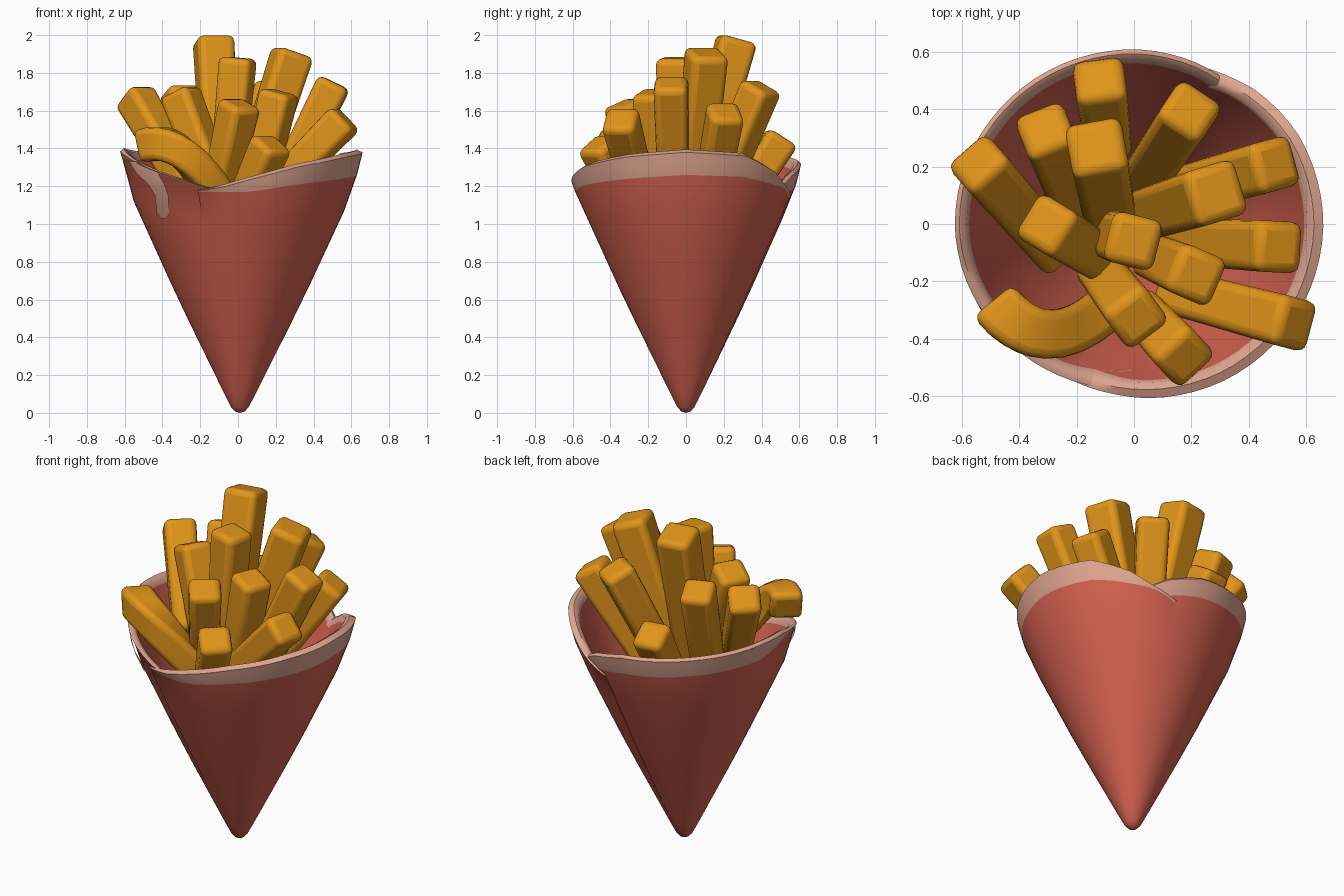
import bpy, bmesh, math
from mathutils import Vector

default_cube = bpy.data.objects.get("Cube")
if default_cube:
    bpy.data.objects.remove(default_cube, do_unlink=True)


def make_material(name, rgb):
    material = bpy.data.materials.new(name)
    material.use_nodes = True
    color = (*rgb, 1)
    material.diffuse_color = color
    shader = material.node_tree.nodes["Principled BSDF"]
    shader.inputs["Base Color"].default_value = color
    shader.inputs["Roughness"].default_value = 0.8
    return material


red = make_material("paper red", (0.65, 0.12, 0.08))
pale = make_material("paper pale pink", (0.74, 0.38, 0.28))
golden = make_material("fried golden", (0.75, 0.3, 0.01))


def make_object(name, bm, materials):
    bmesh.ops.recalc_face_normals(bm, faces=bm.faces)
    mesh = bpy.data.meshes.new(name)
    bm.to_mesh(mesh)
    bm.free()
    for material in materials:
        mesh.materials.append(material)
    obj = bpy.data.objects.new(name, mesh)
    bpy.context.collection.objects.link(obj)
    return obj


def smooth(obj, degrees):
    bpy.ops.object.select_all(action="DESELECT")
    obj.select_set(True)
    bpy.context.view_layer.objects.active = obj
    bpy.ops.object.shade_smooth_by_angle(angle=math.radians(degrees))


def lookup(table, x, column=1):
    """Linear interpolation in a table sorted by its first column."""
    for a, b in zip(table, table[1:]):
        if x <= b[0]:
            t = max(0, (x - a[0]) / (b[0] - a[0]))
            return a[column] + (b[column] - a[column]) * t
    return table[-1][column]


# Cone profile: height, radius
PROFILE = [(0, 0), (0.008, 0.025), (0.03, 0.045), (0.1, 0.08),
           (0.6, 0.32), (1.18, 0.578), (1.4, 0.618)]


def cone_point(angle, z, offset=0):
    r = max(lookup(PROFILE, z) + offset, 0.001)
    return Vector((0.01 + 1.02 * r * math.cos(angle), r * math.sin(angle), z))


# Paper wrap: one sheet of the cone with thickness, a rolled rim and a pale band
def make_sheet(name, rim, lift):
    start, end = rim[0][0], rim[-1][0]
    steps = round((end - start) / 5)
    bm = bmesh.new()
    columns = []
    for i in range(steps + 1):
        degrees = start + (end - start) * i / steps
        angle = math.radians(degrees)
        top, band = lookup(rim, degrees), lookup(rim, degrees, 2)
        low = top - band
        fade = min(1, min(i, steps - i) / 5)
        outer = [(z, 0) for z, _ in PROFILE[:4]]
        outer += [(0.1 + (low - 0.1) * k / 6, 0) for k in range(1, 7)]
        band_row = len(outer) - 1
        outer += [(top - band / 2, 0.004), (top - min(0.015, band / 3), 0.006)]
        outer = [(z, o + lift * z * (0.4 + 0.6 * fade)) for z, o in outer]
        inner = [(top, -0.012), (top - 0.015, -0.034), (top - 0.05, -0.036)]
        inner_row = len(outer) + len(inner) - 1
        inner += [(z, -0.035) for z in (0.9, 0.5, 0.12)]
        columns.append([bm.verts.new(cone_point(angle, z, o)) for z, o in outer + inner])
    for left, right in zip(columns, columns[1:]):
        for row in range(len(left) - 1):
            face = bm.faces.new((left[row], right[row], right[row + 1], left[row + 1]))
            face.material_index = int(band_row <= row < inner_row)
    for column in (columns[0], columns[-1]):
        bm.faces.new(column)
    smooth(make_object(name, bm, [red, pale]), 50)


# Rim tables: angle in degrees, rim height, width of the pale band
make_sheet("right_paper_sheet", [
    (-112, 1.18, 0.01), (-100, 1.205, 0.035), (-85, 1.25, 0.08), (-60, 1.32, 0.11),
    (-30, 1.37, 0.13), (0, 1.395, 0.135), (30, 1.375, 0.125), (50, 1.29, 0.08),
    (62, 1.21, 0.02), (75, 1.15, 0.01)], 0.012)
make_sheet("left_paper_sheet", [
    (55, 1.19, 0.06), (70, 1.27, 0.1), (90, 1.33, 0.12), (130, 1.37, 0.12),
    (170, 1.4, 0.12), (185, 1.4, 0.06), (195, 1.37, 0.02), (215, 1.31, 0.015),
    (235, 1.25, 0.012), (255, 1.19, 0.01), (268, 1.16, 0.01)], 0)

# Pale drip on the left front: height, left edge, right edge
DRIP = [(1.03, -0.405, -0.375), (1.06, -0.425, -0.36), (1.15, -0.435, -0.365),
        (1.21, -0.47, -0.385), (1.27, -0.535, -0.42), (1.33, -0.57, -0.53)]
bm = bmesh.new()
rows = []
for z, left, right in DRIP:
    row = []
    for k in range(5):
        x = left + (right - left) * k / 4
        angle = -math.acos((x - 0.01) / (1.02 * lookup(PROFILE, z)))
        row.append(bm.verts.new(cone_point(angle, z, 0.006)))
    rows.append(row)
for a, b in zip(rows, rows[1:]):
    for k in range(4):
        bm.faces.new((a[k], a[k + 1], b[k + 1], b[k]))
smooth(make_object("pale_drip", bm, [pale]), 50)


# Fry: a square bar swept along a bend from base to tip, with rounded edges
def make_fry(name, base, tip, bend=None, width=0.18):
    base, tip = Vector(base), Vector(tip)
    bend = Vector(bend) if bend else (base + tip) / 2
    segments = 10 if bend != (base + tip) / 2 else 1
    bm = bmesh.new()
    rings = []
    for i in range(segments + 1):
        t = i / segments
        center = base * (1 - t) ** 2 + bend * 2 * t * (1 - t) + tip * t ** 2
        axis = ((bend - base) * (1 - t) + (tip - bend) * t).normalized()
        side = axis.cross(Vector((0, 0, 1))).normalized()
        out = side.cross(axis)
        half = width * (0.44 + 0.06 * t)
        rings.append([bm.verts.new(center + (side * u + out * v) * half)
                      for u, v in ((-1, -1), (1, -1), (1, 1), (-1, 1))])
    for a, b in zip(rings, rings[1:]):
        for k in range(4):
            n = (k + 1) % 4
            bm.faces.new((a[k], a[n], b[n], b[k]))
    bm.faces.new(rings[0])
    bm.faces.new(rings[-1])
    fry = make_object(name, bm, [golden])
    bevel = fry.modifiers.new("rounded_edges", "BEVEL")
    bevel.width = 0.035
    bevel.segments = 3
    bevel.limit_method = "ANGLE"
    bevel.angle_limit = math.radians(50)
    smooth(fry, 40)


FRIES = {
    "tall_back_fry": ((-0.08, 0.0, 1.0), (-0.13, 0.27, 1.98)),
    "far_back_fry": ((-0.09, 0.28, 1.1), (-0.12, 0.51, 1.46)),
    "back_right_fry": ((0.0, 0.1, 1.0), (0.2, 0.4, 1.73)),
    "back_left_fry": ((-0.2, 0.05, 1.0), (-0.31, 0.33, 1.71)),
    "outer_left_fry": ((-0.27, -0.1, 1.2), (-0.55, 0.22, 1.68)),
    "inner_left_fry": ((-0.08, -0.14, 1.1), (-0.31, 0.0, 1.7)),
    "center_fry": ((-0.08, -0.04, 1.0), (0.0, -0.06, 1.88)),
    "tall_right_fry": ((0.03, 0.03, 1.1), (0.29, 0.11, 1.91)),
    "outer_back_right_fry": ((0.1, 0.1, 1.0), (0.5, 0.21, 1.6)),
    "outer_right_fry": ((0.14, -0.06, 1.0), (0.51, -0.08, 1.75)),
    "outer_front_right_fry": ((0.12, -0.23, 1.1), (0.57, -0.35, 1.56)),
    "inner_right_fry": ((0.08, -0.12, 1.1), (0.22, -0.18, 1.7)),
    "front_fry": ((-0.11, -0.17, 1.1), (0.01, -0.33, 1.64)),
    "short_front_fry": ((0.03, -0.31, 1.1), (0.18, -0.47, 1.43)),
}
for fry_name, (base, tip) in FRIES.items():
    make_fry(fry_name, base, tip, width=0.2 if "tall" in fry_name else 0.18)
make_fry("curved_front_fry", (-0.05, -0.25, 1.05), (-0.48, -0.28, 1.41),
         bend=(-0.3, -0.5, 1.5))
